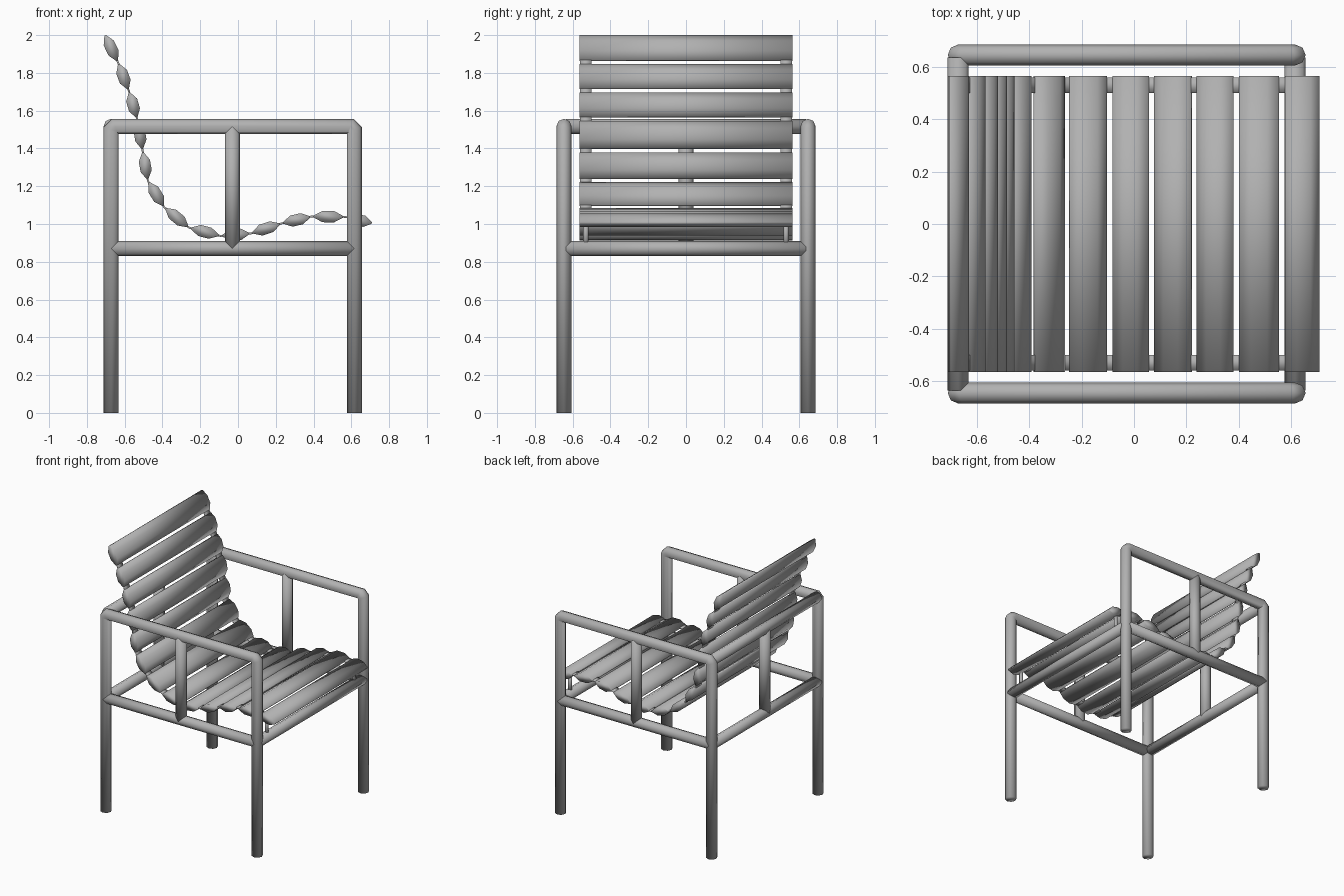
import bpy, bmesh, math
from mathutils import Vector

cube = bpy.data.objects.get("Cube")
if cube:
    bpy.data.objects.remove(cube, do_unlink=True)

metal = bpy.data.materials.new("brushed_grey")
metal.use_nodes = True
GREY = (0.44, 0.44, 0.44, 1)
metal.diffuse_color = GREY
metal.node_tree.nodes["Principled BSDF"].inputs["Base Color"].default_value = GREY


def finish(name, bm):
    """Turn a bmesh into a fully smooth-shaded object."""
    bmesh.ops.recalc_face_normals(bm, faces=bm.faces)
    for f in bm.faces:
        f.smooth = True
    mesh = bpy.data.meshes.new(name)
    bm.to_mesh(mesh)
    bm.free()
    mesh.materials.append(metal)
    ob = bpy.data.objects.new(name, mesh)
    bpy.context.collection.objects.link(ob)


def skin(bm, rings):
    """Bridge rings of points and cap both ends."""
    loops = [[bm.verts.new(p) for p in ring] for ring in rings]
    n = len(loops[0])
    for a, b in zip(loops, loops[1:]):
        for i in range(n):
            j = (i + 1) % n
            bm.faces.new((a[i], a[j], b[j], b[i]))
    bm.faces.new(loops[0])
    bm.faces.new(loops[-1])


def tube(name, path, r=0.04, sides=8):
    """Round bar along a planar path with mitred bends."""
    pts = [Vector(p) for p in path]
    dirs = [(b - a).normalized() for a, b in zip(pts, pts[1:])]
    side = Vector((0, 1, 0)) if abs(dirs[0].y) < 0.5 else Vector((1, 0, 0))
    rings = []
    for k, p in enumerate(pts):
        d0, d1 = dirs[max(k - 1, 0)], dirs[min(k, len(dirs) - 1)]
        t = (d0 + d1).normalized()
        across = t.cross(side).normalized() / max(t.dot(d0), 0.3)
        ring = []
        for i in range(sides):
            a = math.tau * i / sides
            ring.append(p + (side * math.cos(a) + across * math.sin(a)) * r)
        rings.append(ring)
    bm = bmesh.new()
    skin(bm, rings)
    finish(name, bm)


def extrude_y(name, profile, y0, y1):
    """Extrude an x-z profile along y."""
    bm = bmesh.new()
    skin(bm, [[(x, y, z) for x, z in profile] for y in (y0, y1)])
    finish(name, bm)


# Frame layout
BACK, FRONT, SIDE = -0.672, 0.616, 0.646
ARM, LOW, MID, CUT = 1.517, 0.87, -0.03, 0.02

# Side frames: leg, armrest and leg in one bent bar, plus low rail and post
for s, label in ((1, "left"), (-1, "right")):
    y = s * SIDE
    tube("side_frame_" + label, [
        (BACK, y, 0), (BACK, y, ARM - CUT), (BACK + CUT, y, ARM),
        (FRONT - CUT, y, ARM), (FRONT, y, ARM - CUT), (FRONT, y, 0)])
    tube("low_side_rail_" + label, [(BACK, y, LOW), (FRONT, y, LOW)])
    tube("arm_post_" + label, [(MID, y, LOW), (MID, y, ARM)])
    # Small stand-off holding the front of the seat strap
    tube("seat_support_" + label, [(FRONT, s * 0.53, LOW), (FRONT, s * 0.53, 1.02)], 0.014)

# Cross bars
W = SIDE - 0.01
tube("low_back_rail", [(BACK, -W, LOW), (BACK, W, LOW)])
tube("low_front_rail", [(FRONT, -W, LOW), (FRONT, W, LOW)])
tube("top_back_rail", [(BACK, -W, ARM), (BACK, W, ARM)])
tube("back_post", [(BACK, 0, LOW), (BACK, 0, ARM)])

# Seat curve from front edge to top of the back: slat joints in x, z
joints = [Vector(p) for p in (
    (0.708, 1.005), (0.566, 1.038), (0.39, 1.04), (0.23, 1.003), (0.068, 0.95),
    (-0.093, 0.937), (-0.258, 0.98), (-0.39, 1.088), (-0.477, 1.228),
    (-0.505, 1.388), (-0.533, 1.555), (-0.578, 1.705), (-0.635, 1.855),
    (-0.703, 1.998))]

# Faceted lens-shaped slats
LENS = ((0, 0.005), (0.3, 0.03), (0.7, 0.03), (1, 0.005))
last = len(joints) - 2
for k in range(last + 1):
    a, b = joints[k], joints[k + 1]
    d = (b - a).normalized()
    n = Vector((-d.y, d.x))
    if k > 0:
        a = a + d * 0.011
    if k < last:
        b = b - d * 0.011
    top = [a.lerp(b, t) + n * h for t, h in LENS]
    bottom = [a.lerp(b, t) - n * h for t, h in reversed(LENS)]
    extrude_y("slat_%02d" % (k + 1), top + bottom, -0.565, 0.565)

# Thin straps joining the slats near both ends
normals = []
for k in range(len(joints)):
    d = (joints[min(k + 1, last + 1)] - joints[max(k - 1, 0)]).normalized()
    normals.append(Vector((-d.y, d.x)) * 0.005)
band = [p + n for p, n in zip(joints, normals)]
band += [p - n for p, n in reversed(list(zip(joints, normals)))]
for s, label in ((1, "left"), (-1, "right")):
    extrude_y("strap_" + label, band, s * 0.5, s * 0.56)
